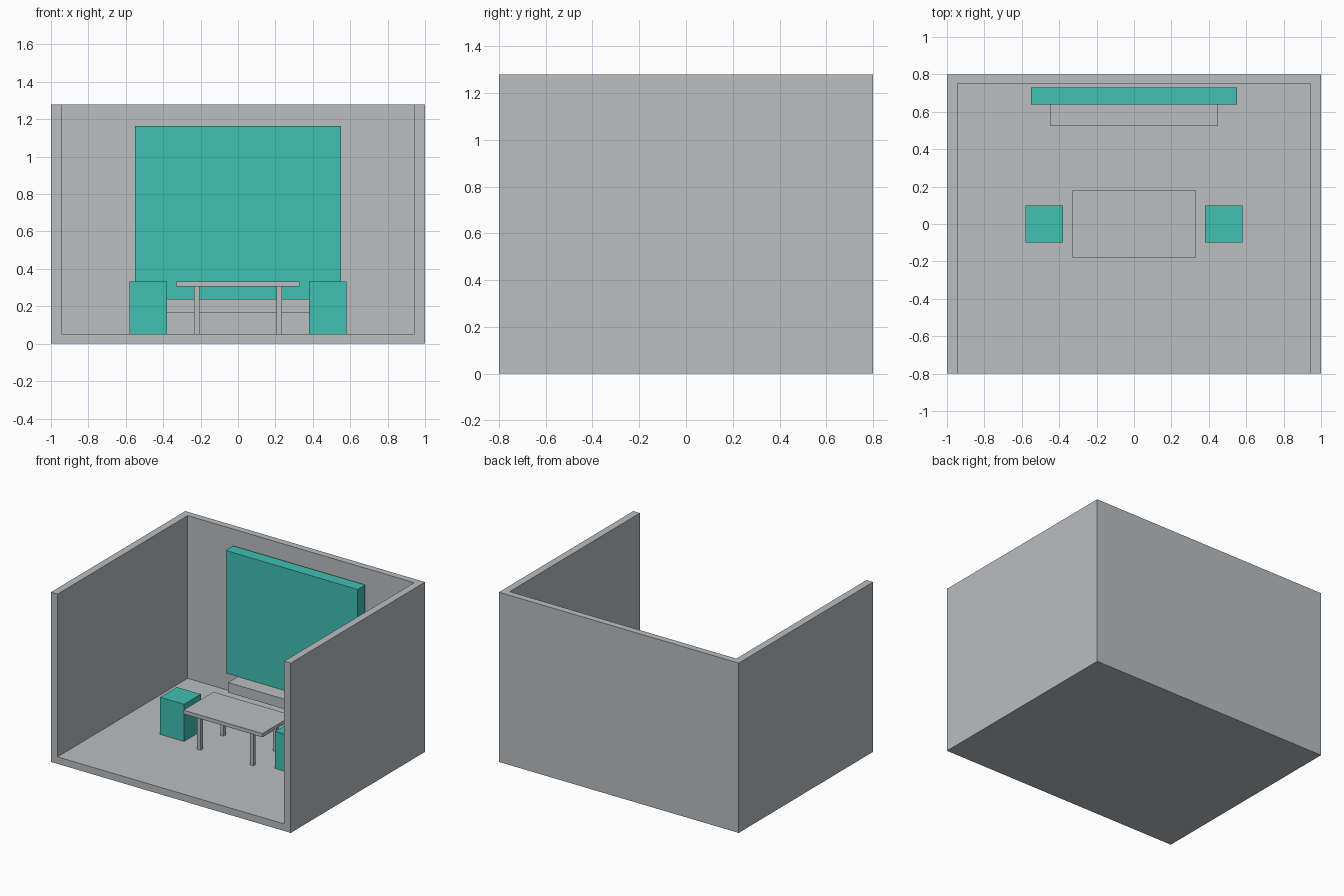
import bpy
import bmesh
from mathutils import Vector

default = bpy.data.objects.get("Cube")
if default:
    bpy.data.objects.remove(default, do_unlink=True)


def material(name, rgb):
    mat = bpy.data.materials.new(name)
    mat.use_nodes = True
    color = (*rgb, 1.0)
    mat.diffuse_color = color
    mat.node_tree.nodes["Principled BSDF"].inputs["Base Color"].default_value = color
    return mat


grey = material("light grey", (0.5, 0.51, 0.53))
teal = material("teal", (0.05, 0.53, 0.45))


def box(name, low, high, mat):
    """Flat-faced box between two opposite corners."""
    low, high = Vector(low), Vector(high)
    bm = bmesh.new()
    bmesh.ops.create_cube(bm, size=1)
    bmesh.ops.scale(bm, vec=high - low, verts=bm.verts)
    bmesh.ops.translate(bm, vec=(low + high) / 2, verts=bm.verts)
    mesh = bpy.data.meshes.new(name)
    bm.to_mesh(mesh)
    bm.free()
    mesh.materials.append(mat)
    obj = bpy.data.objects.new(name, mesh)
    bpy.context.collection.objects.link(obj)
    return obj


WIDTH, DEPTH, HEIGHT = 1.0, 0.8, 1.28
WALL, FLOOR = 0.055, 0.053
TABLE_TOP = 0.333

# Room shell: a block hollowed out from the top and the front
room = box("room_shell", (-WIDTH, -DEPTH, 0), (WIDTH, DEPTH, HEIGHT), grey)
cutter = box("room_cutter", (WALL - WIDTH, -1.2, FLOOR),
             (WIDTH - WALL, 0.75, 1.6), grey)
cutter.hide_render = True
cut = room.modifiers.new("hollow", 'BOOLEAN')
cut.operation = 'DIFFERENCE'
cut.solver = 'EXACT'
cut.object = cutter
bpy.context.view_layer.objects.active = room
bpy.ops.object.modifier_apply(modifier=cut.name)
bpy.data.objects.remove(cutter, do_unlink=True)

# Wall panel with the shelf beneath it
box("wall_panel", (-0.55, 0.64, 0.24), (0.55, 0.73, 1.165), teal)
box("wall_shelf", (-0.45, 0.525, 0.165), (0.45, 0.73, 0.24), grey)

# Table
box("table_top", (-0.33, -0.18, 0.305), (0.33, 0.18, TABLE_TOP), grey)
LEG = 0.014
for side, x in (("left", 0.22), ("right", -0.22)):
    for end, y in (("front", -0.138), ("back", 0.138)):
        box(f"table_leg_{end}_{side}", (x - LEG, y - LEG, FLOOR),
            (x + LEG, y + LEG, 0.305), grey)

# Block stools at both ends of the table
for side, x in (("left", 0.48), ("right", -0.48)):
    box(f"stool_{side}", (x - 0.1, -0.1, FLOOR), (x + 0.1, 0.1, TABLE_TOP), teal)
